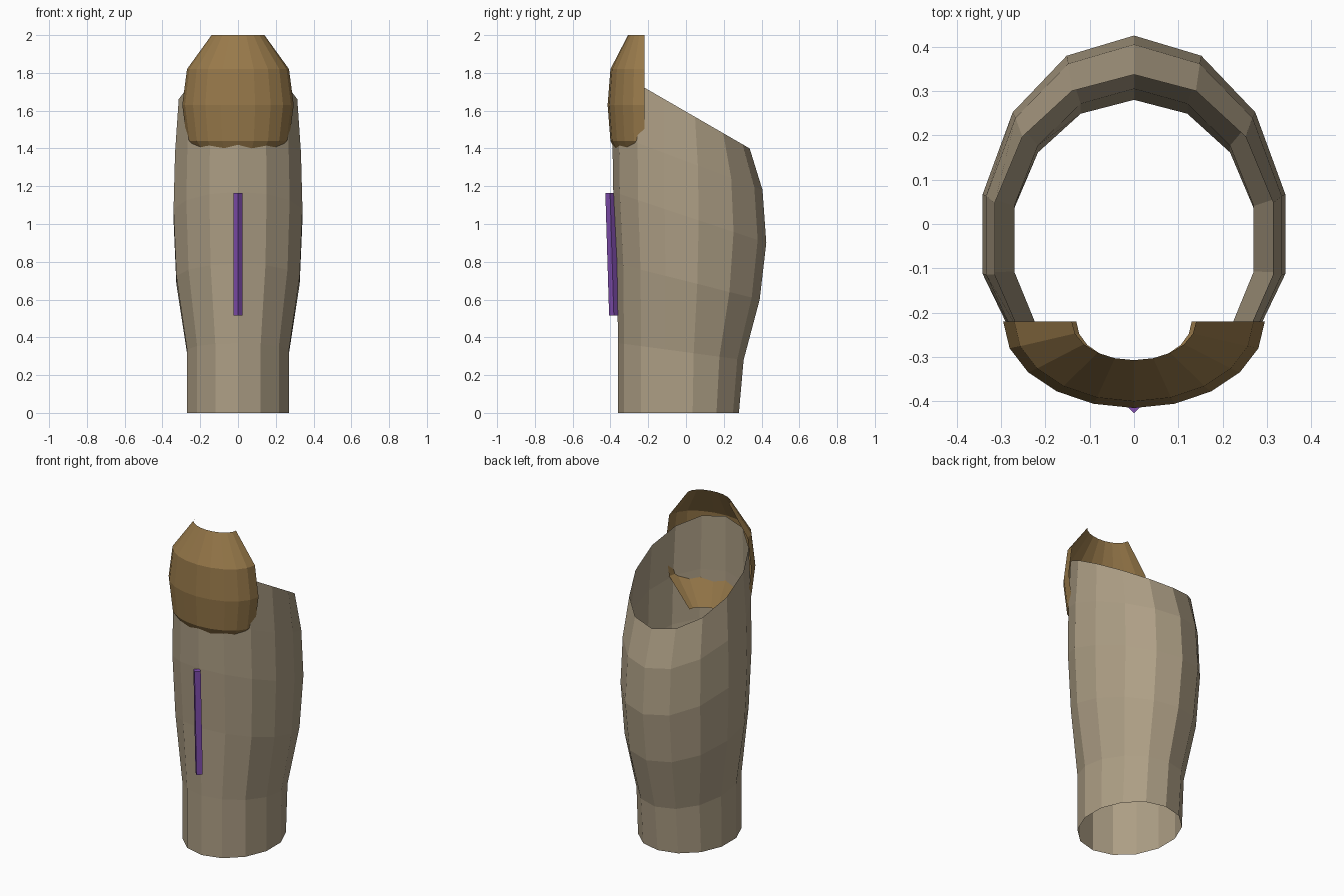
import bpy
from math import sin, cos, pi

cube = bpy.data.objects.get("Cube")
if cube:
    bpy.data.objects.remove(cube, do_unlink=True)


def material(name, rgb):
    mat = bpy.data.materials.new(name)
    mat.use_nodes = True
    mat.diffuse_color = (*rgb, 1)
    mat.node_tree.nodes["Principled BSDF"].inputs["Base Color"].default_value = (*rgb, 1)
    return mat


def loft(name, rings, mat, closed=True, caps=False):
    """Skin rings listed bottom to top, each running counter-clockwise from above."""
    n = len(rings[0])
    faces = []
    for r in range(len(rings) - 1):
        for i in range(n if closed else n - 1):
            j = (i + 1) % n
            a, b = r * n, (r + 1) * n
            faces.append((a + i, a + j, b + j, b + i))
    if caps:
        last = (len(rings) - 1) * n
        faces.append(tuple(reversed(range(n))))
        faces.append(tuple(range(last, last + n)))
    mesh = bpy.data.meshes.new(name)
    mesh.from_pydata([p for ring in rings for p in ring], [], faces)
    mesh.materials.append(mat)
    obj = bpy.data.objects.new(name, mesh)
    bpy.context.collection.objects.link(obj)
    return obj


tan = material("tan plate", (0.42, 0.345, 0.235))
bronze = material("bronze brown", (0.31, 0.19, 0.068))
purple = material("purple", (0.23, 0.08, 0.45))


# Shin tube: slanted oval rings with a fuller calf at the back
def shin_ring(z_back, z_front, half_width, y_front, y_back, sides=14, mid=-0.035):
    ring = []
    for i in range(sides):
        a = 2 * pi * i / sides
        depth = (mid - y_front) if cos(a) > 0 else (y_back - mid)
        y = mid - depth * cos(a)
        t = (y - y_front) / (y_back - y_front)
        ring.append((half_width * sin(a), y, z_front + (z_back - z_front) * t))
    return ring


shin_profile = [
    (0, 0, 0.277, -0.36, 0.28),
    (0.28, 0.37, 0.277, -0.36, 0.305),
    (0.6, 0.79, 0.335, -0.365, 0.39),
    (0.9, 1.17, 0.35, -0.385, 0.425),
    (1.18, 1.48, 0.342, -0.39, 0.405),
    (1.4, 1.82, 0.322, -0.39, 0.337),
]
loft("shin_guard", [shin_ring(*p) for p in shin_profile], tan)

# Knee cap: open half shell, narrowing at both ends
knee_profile = [(1.27, 0.13, 0.09), (1.44, 0.27, 0.18), (1.63, 0.295, 0.195),
                (1.82, 0.27, 0.18), (2.0, 0.14, 0.087)]
segments = 10
knee_rings = [[(-w * cos(pi * i / segments), -0.22 - d * sin(pi * i / segments), z)
               for i in range(segments + 1)] for z, w, d in knee_profile]
loft("knee_cap", knee_rings, bronze, closed=False)

# Front rod: thin four-sided bar leaning with the shin
rod_rings = [[(0.025 * sin(pi * i / 2), y - 0.025 * cos(pi * i / 2), z) for i in range(4)]
             for z, y in ((0.515, -0.382), (1.165, -0.402))]
loft("front_rod", rod_rings, purple, caps=True)
